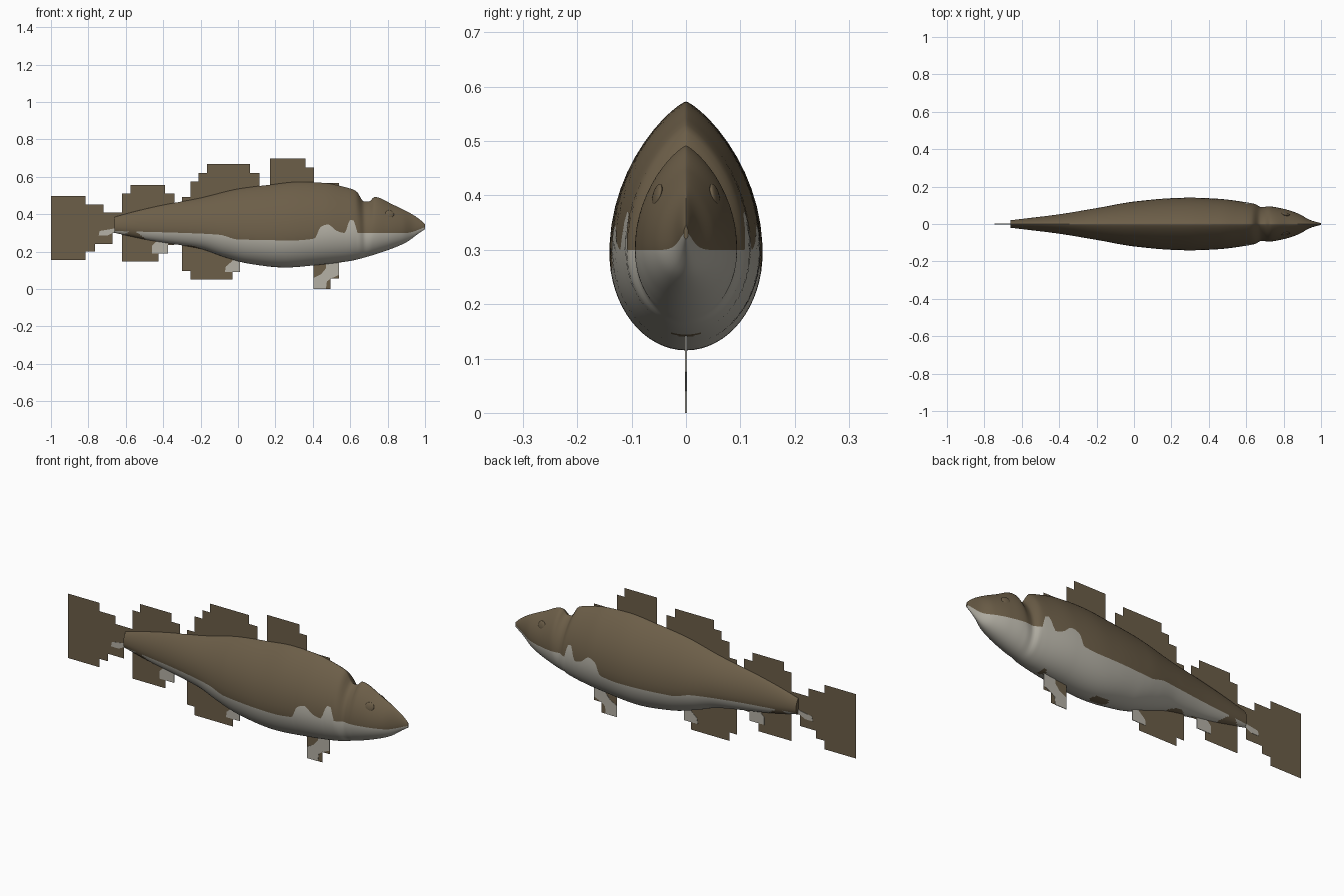
import bpy, bmesh, math
from mathutils import Vector

if "Cube" in bpy.data.objects:
    bpy.data.objects.remove(bpy.data.objects["Cube"], do_unlink=True)


def make_material(name, colour):
    mat = bpy.data.materials.new(name)
    mat.use_nodes = True
    mat.diffuse_color = colour
    mat.node_tree.nodes["Principled BSDF"].inputs["Base Color"].default_value = colour
    return mat


brown = make_material("olive brown", (0.15, 0.112, 0.065, 1))
pale = make_material("pale belly grey", (0.46, 0.44, 0.38, 1))


def finish(name, bm, *materials):
    mesh = bpy.data.meshes.new(name)
    bm.to_mesh(mesh)
    bm.free()
    for mat in materials:
        mesh.materials.append(mat)
    obj = bpy.data.objects.new(name, mesh)
    bpy.context.collection.objects.link(obj)
    return obj


def curve_through(points):
    """Monotone smooth curve through (x, value) points."""
    xs, vs = zip(*points)
    slopes = [(vs[i + 1] - vs[i]) / (xs[i + 1] - xs[i]) for i in range(len(xs) - 1)]
    tangents = [slopes[0]]
    for a, b in zip(slopes, slopes[1:]):
        tangents.append(2 * a * b / (a + b) if a * b > 0 else 0)
    tangents.append(slopes[-1])

    def value(x):
        i = max(k for k in range(len(slopes)) if x >= xs[k] or k == 0)
        h = xs[i + 1] - xs[i]
        t = (x - xs[i]) / h
        return ((1 + 2 * t) * (1 - t) ** 2 * vs[i] + t * (1 - t) ** 2 * h * tangents[i]
                + t * t * (3 - 2 * t) * vs[i + 1] + t * t * (t - 1) * h * tangents[i + 1])
    return value


# Body profiles along the length
TAIL, NOSE = -0.66, 1.0
back_line = curve_through([
    (TAIL, .385), (-.55, .415), (-.42, .445), (-.2, .487), (0, .535), (.17, .557),
    (.33, .573), (.46, .567), (.57, .545), (.63, .525), (.675, .467), (.7, .467),
    (.73, .492), (.83, .45), (.93, .4), (.98, .365), (NOSE, .345)])
belly_line = curve_through([
    (TAIL, .3), (-.47, .26), (-.31, .235), (-.2, .215), (-.07, .17), (.06, .135),
    (.25, .115), (.44, .13), (.6, .15), (.7, .175), (.82, .215), (.9, .25),
    (.97, .3), (NOSE, .32)])
half_width = curve_through([
    (TAIL, .02), (-.4, .052), (-.2, .085), (0, .12), (.2, .138), (.3, .141),
    (.45, .135), (.6, .116), (.65, .106), (.68, .09), (.72, .094), (.8, .081),
    (.88, .055), (.94, .022), (NOSE, .004)])
colour_line = curve_through([
    (TAIL, .31), (-.3, .3), (-.1, .29), (0, .265), (.3, .26), (.41, .27), (.44, .33),
    (.48, .345), (.53, .31), (.57, .3), (.6, .37), (.62, .365), (.64, .3),
    (.9, .3), (NOSE, .33)])


def section(x, lower=14, upper=14):
    """Closed egg-shaped ring, with one point on the colour line on each side."""
    top, bottom, width = back_line(x), belly_line(x), half_width(x)
    middle = bottom + 0.39 * (top - bottom)
    offset = colour_line(x) - middle
    reach = top - middle if offset > 0 else middle - bottom
    split = math.asin(max(-.9, min(.9, offset / reach)))
    low, high = -math.pi / 2, math.pi / 2
    angles = [low + (split - low) * i / lower for i in range(lower)]
    angles += [split + (high - split) * i / upper for i in range(upper + 1)]
    side = []
    for a in angles:
        c = max(0, math.cos(a))
        y = width * (c ** 1.6 if a > 0 else c)
        z = middle + math.sin(a) * (top - middle if a > 0 else middle - bottom)
        side.append((y, z))
    mirrored = [(-y, z) for y, z in side[-2:0:-1]]
    return [Vector((x, y, z)) for y, z in side + mirrored]


# Body, coloured along the side line with dark spots under the belly
LOWER = 14
STATIONS = 170
SPOTS = [(.21, .05), (-.24, .05), (-.55, .06), (.55, .015)]
bm = bmesh.new()
rings = []
for i in range(STATIONS + 1):
    x = TAIL + (NOSE - TAIL) * i / STATIONS
    rings.append([bm.verts.new(p) for p in section(x, LOWER)])
count = len(rings[0])
for a, b in zip(rings, rings[1:]):
    for j in range(count):
        k = (j + 1) % count
        face = bm.faces.new((a[j], b[j], b[k], a[k]))
        c = face.calc_center_median()
        spot = any(math.hypot((c.x - s) / r, c.y / .03) < 1 for s, r in SPOTS)
        below = j < LOWER or j >= count - LOWER
        face.material_index = 1 if below and not spot else 0
        face.smooth = True
bm.faces.new(rings[0])
bm.faces.new(rings[-1])
bmesh.ops.recalc_face_normals(bm, faces=bm.faces)
finish("body", bm, brown, pale)

# Eyes
for name, side in (("left_eye", 1), ("right_eye", -1)):
    bm = bmesh.new()
    bmesh.ops.create_uvsphere(bm, u_segments=20, v_segments=12, radius=1)
    for f in bm.faces:
        f.smooth = True
    eye = finish(name, bm, brown)
    eye.scale = (.024, .007, .022)
    eye.location = (.81, side * .053, .4)
    eye.rotation_euler = (side * .25, 0, -side * .2)


def stepped_fin(name, base, edges, tips):
    """Flat sheet of columns from a base height to each stepped tip."""
    bm = bmesh.new()
    for x0, x1, tip in zip(edges, edges[1:], tips):
        corners = ((x0, base), (x1, base), (x1, tip), (x0, tip))
        bm.faces.new([bm.verts.new((x, 0, z)) for x, z in corners])
    bmesh.ops.remove_doubles(bm, verts=bm.verts, dist=1e-4)
    finish(name, bm, brown)


def patch(name, outline):
    """Thin pale plate lying on both faces of a fin."""
    bm = bmesh.new()
    bm.faces.new([bm.verts.new((x, 0, z)) for x, z in outline])
    obj = finish(name, bm, pale)
    solid = obj.modifiers.new("thickness", "SOLIDIFY")
    solid.thickness, solid.offset = .003, 0


# Fins
stepped_fin("front_dorsal_fin", .45, (.17, .36, .405, .54), (.697, .65, .567))
stepped_fin("middle_dorsal_fin", .42, (-.3, -.255, -.21, -.165, .065, .115),
            (.492, .575, .62, .667, .62))
stepped_fin("rear_dorsal_fin", .36, (-.62, -.575, -.39, -.34), (.51, .555, .51))
stepped_fin("tail_fin_upper", .33, (-1, -.815, -.72, -.62), (.497, .453, .41))
stepped_fin("tail_fin_lower", .33, (-1, -.815, -.765, -.67, -.62),
            (.155, .2, .24, .31))
stepped_fin("front_anal_fin", .26, (-.3, -.255, -.03, .01), (.095, .05, .093))
stepped_fin("rear_anal_fin", .3, (-.62, -.425, -.375, -.34), (.147, .19, .235))
stepped_fin("pelvic_fin", .18, (.405, .495, .54), (0, .055))

# Pale markings on the fins
patch("tail_fin_marking", [(-.745, .285), (-.7, .285), (-.67, .3), (-.64, .3),
                           (-.64, .33), (-.68, .32), (-.74, .31)])
patch("front_anal_marking", [(-.07, .09), (.01, .09), (.01, .2), (-.03, .2),
                             (-.03, .15), (-.065, .12)])
patch("rear_anal_marking", [(-.46, .19), (-.375, .19), (-.375, .27), (-.42, .27),
                            (-.44, .25), (-.46, .23)])
patch("pelvic_marking", [(.405, 0), (.47, 0), (.475, .04), (.495, .055), (.54, .075),
                         (.54, .16), (.47, .16), (.47, .11), (.445, .08),
                         (.405, .06)])
